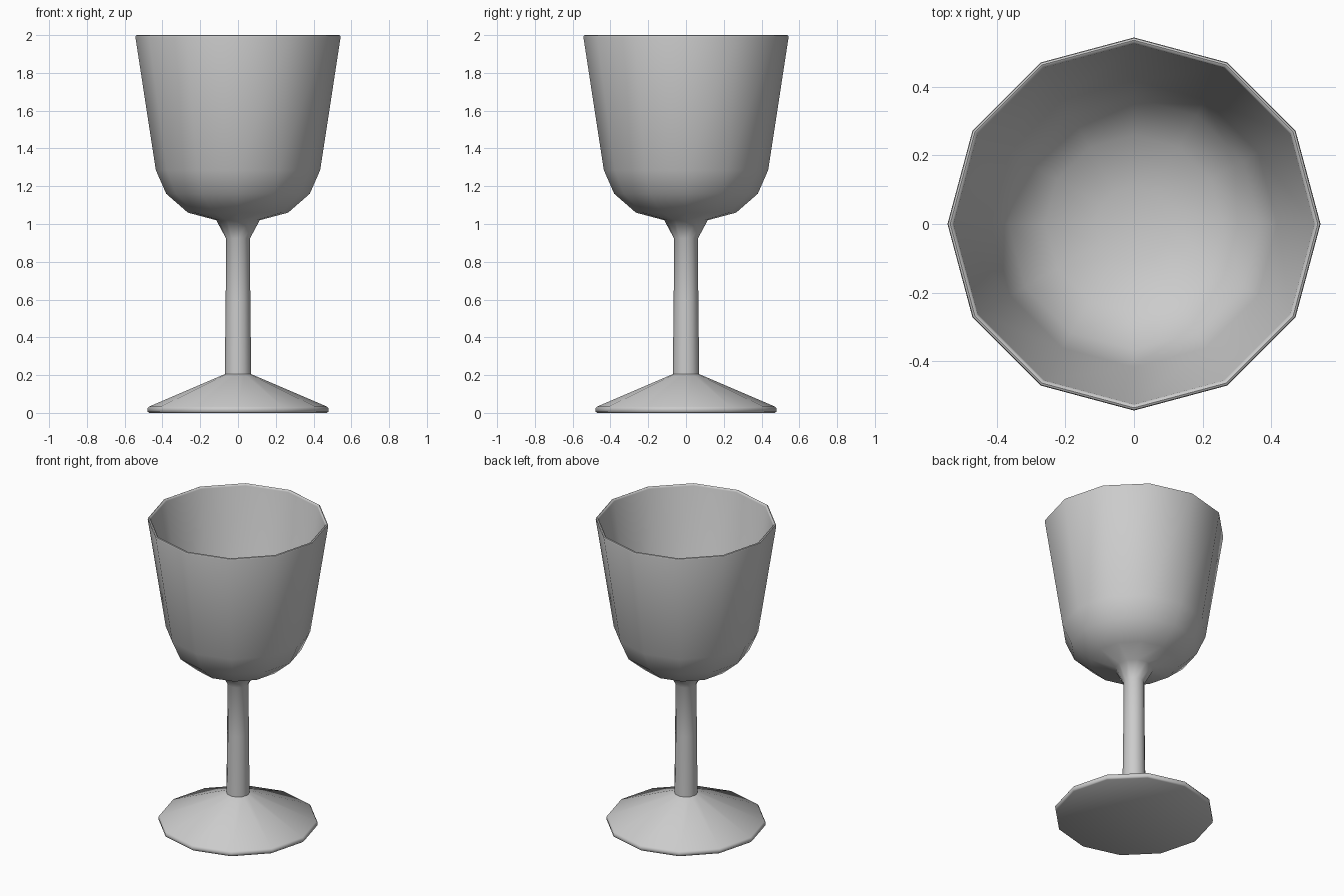
import bpy, bmesh, math

if "Cube" in bpy.data.objects:
    bpy.data.objects.remove(bpy.data.objects["Cube"])

SIDES = 12


def lathe(name, profile, angle):
    """Revolve a (radius, height) profile; radius 0 makes a pole."""
    bm = bmesh.new()
    rings = []
    for r, z in profile:
        if r == 0:
            rings.append([bm.verts.new((0, 0, z))] * SIDES)
        else:
            rings.append([bm.verts.new((r * math.cos(2 * math.pi * i / SIDES),
                                        r * math.sin(2 * math.pi * i / SIDES), z))
                          for i in range(SIDES)])
    for a, b in zip(rings, rings[1:]):
        for i in range(SIDES):
            j = (i + 1) % SIDES
            corners = list(dict.fromkeys((a[i], a[j], b[j], b[i])))
            bm.faces.new(corners)
    bmesh.ops.recalc_face_normals(bm, faces=bm.faces)
    mesh = bpy.data.meshes.new(name)
    bm.to_mesh(mesh)
    bm.free()
    obj = bpy.data.objects.new(name, mesh)
    bpy.context.collection.objects.link(obj)
    bpy.ops.object.select_all(action='DESELECT')
    obj.select_set(True)
    bpy.context.view_layer.objects.active = obj
    bpy.ops.object.shade_smooth_by_angle(angle=math.radians(angle))
    return obj


# Foot, stem and bowl are one continuous skin
foot = [(0, 0), (0.47, 0), (0.478, 0.006), (0.48, 0.022), (0.472, 0.033)]
stem = [(0.07, 0.205), (0.065, 0.60), (0.064, 0.925), (0.115, 1.02)]
bowl_outside = [(0.265, 1.06), (0.38, 1.16), (0.435, 1.285), (0.543, 1.988)]
rim = [(0.541, 1.997), (0.535, 2.0), (0.528, 1.997), (0.525, 1.988)]
bowl_inside = [(0.417, 1.29), (0.366, 1.172), (0.258, 1.078), (0.11, 1.04), (0, 1.033)]

lathe("goblet", foot + stem + bowl_outside + rim + bowl_inside, 50)
